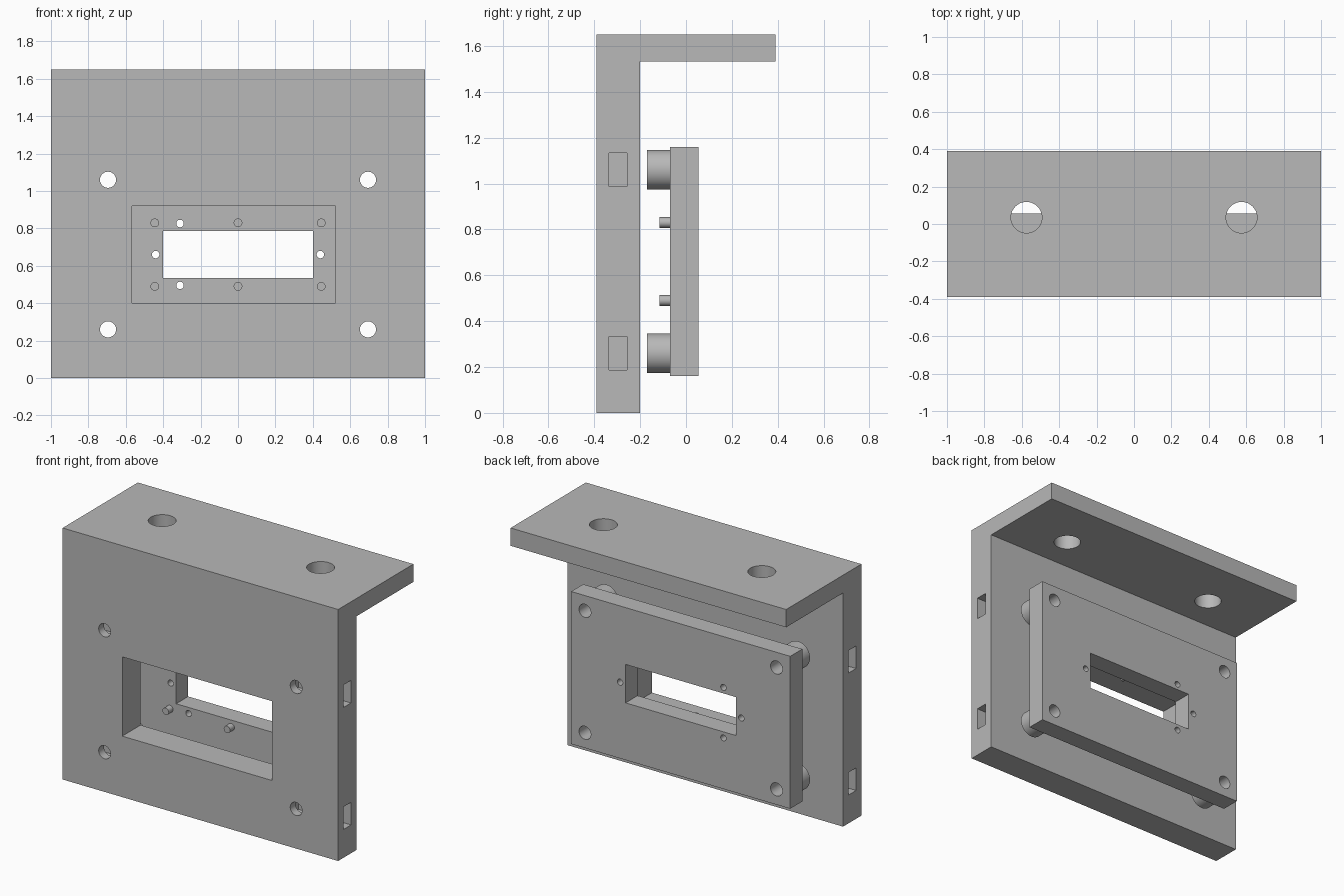
import bpy
import bmesh
import math
from mathutils import Matrix, Vector

cube = bpy.data.objects.get("Cube")
if cube:
    bpy.data.objects.remove(cube, do_unlink=True)

grey = bpy.data.materials.new("plain grey")
grey.use_nodes = True
grey.diffuse_color = (0.48, 0.48, 0.48, 1)
grey.node_tree.nodes["Principled BSDF"].inputs["Base Color"].default_value = (0.48, 0.48, 0.48, 1)


def finish(name, bm):
    bmesh.ops.recalc_face_normals(bm, faces=bm.faces)
    mesh = bpy.data.meshes.new(name)
    bm.to_mesh(mesh)
    bm.free()
    mesh.materials.append(grey)
    obj = bpy.data.objects.new(name, mesh)
    bpy.context.collection.objects.link(obj)
    return obj


def box(name, x0, x1, y0, y1, z0, z1):
    bm = bmesh.new()
    size = Vector((x1 - x0, y1 - y0, z1 - z0))
    centre = Vector((x0 + x1, y0 + y1, z0 + z1)) / 2
    bmesh.ops.create_cube(bm, size=1, matrix=Matrix.Translation(centre) @ Matrix.Diagonal(size).to_4x4())
    return finish(name, bm)


def rods(name, radius, y0, y1, spots):
    """Cylinders along y at the given (x, z) spots."""
    bm = bmesh.new()
    turn = Matrix.Rotation(math.pi / 2, 4, "X")
    for x, z in spots:
        bmesh.ops.create_cone(bm, cap_ends=True, segments=48, radius1=radius, radius2=radius, depth=y1 - y0,
                              matrix=Matrix.Translation((x, (y0 + y1) / 2, z)) @ turn)
    return finish(name, bm)


def combine(target, tool, operation):
    tool.hide_render = True
    mod = target.modifiers.new(operation.lower(), "BOOLEAN")
    mod.operation = operation
    mod.solver = "EXACT"
    mod.object = tool
    bpy.ops.object.select_all(action="DESELECT")
    target.select_set(True)
    bpy.context.view_layer.objects.active = target
    bpy.ops.object.modifier_apply(modifier=mod.name)
    bpy.data.objects.remove(tool, do_unlink=True)


BOLT_Z = (0.26, 1.06)
bolts = [(x, z) for x in (-0.695, 0.695) for z in BOLT_Z]

# Angle bracket: L profile swept across the width
bm = bmesh.new()
profile = [(-0.39, 0), (-0.2, 0), (-0.2, 1.533), (0.39, 1.533), (0.39, 1.65), (-0.39, 1.65)]
face = bm.faces.new([bm.verts.new((-1, y, z)) for y, z in profile])
side = bmesh.ops.extrude_face_region(bm, geom=[face])
bmesh.ops.translate(bm, vec=(2, 0, 0), verts=[v for v in side["geom"] if isinstance(v, bmesh.types.BMVert)])
bracket = finish("angle_bracket", bm)

# Bracket window, bolt holes and nut slots from both sides
combine(bracket, box("window_cutter", -0.567, 0.52, -0.5, -0.1, 0.4, 0.92), "DIFFERENCE")
combine(bracket, rods("bolt_cutter", 0.043, -0.5, -0.1, bolts), "DIFFERENCE")
for z in BOLT_Z:
    for x0, x1 in ((-1.1, -0.62), (0.62, 1.1)):
        combine(bracket, box("slot_cutter", x0, x1, -0.335, -0.257, z - 0.074, z + 0.074), "DIFFERENCE")

# Mounting holes in the shelf
bm = bmesh.new()
for x in (-0.575, 0.575):
    bmesh.ops.create_cone(bm, cap_ends=True, segments=48, radius1=0.083, radius2=0.083, depth=0.4,
                          matrix=Matrix.Translation((x, 0.035, 1.6)))
combine(bracket, finish("shelf_cutter", bm), "DIFFERENCE")

# Rear plate with spacers and locating pegs
plate = box("rear_plate", -0.795, 0.795, -0.07, 0.055, 0.16, 1.16)
combine(plate, rods("spacers", 0.086, -0.17, -0.02, bolts), "UNION")
pegs = [(x, z) for x in (-0.445, 0, 0.445) for z in (0.49, 0.83)]
combine(plate, rods("pegs", 0.023, -0.115, -0.02, pegs), "UNION")

# Plate window, bolt holes and small screw holes
combine(plate, box("opening_cutter", -0.4, 0.4, -0.3, 0.2, 0.535, 0.787), "DIFFERENCE")
combine(plate, rods("bolt_cutter", 0.043, -0.3, 0.2, bolts), "DIFFERENCE")
screws = [(-0.31, 0.495), (-0.31, 0.826), (-0.44, 0.66), (0.44, 0.66)]
combine(plate, rods("screw_cutter", 0.02, -0.3, 0.2, screws), "DIFFERENCE")

# Smooth round walls, crisp edges
for obj in (bracket, plate):
    bpy.ops.object.select_all(action="DESELECT")
    obj.select_set(True)
    bpy.context.view_layer.objects.active = obj
    bpy.ops.object.shade_smooth_by_angle(angle=math.radians(30))
